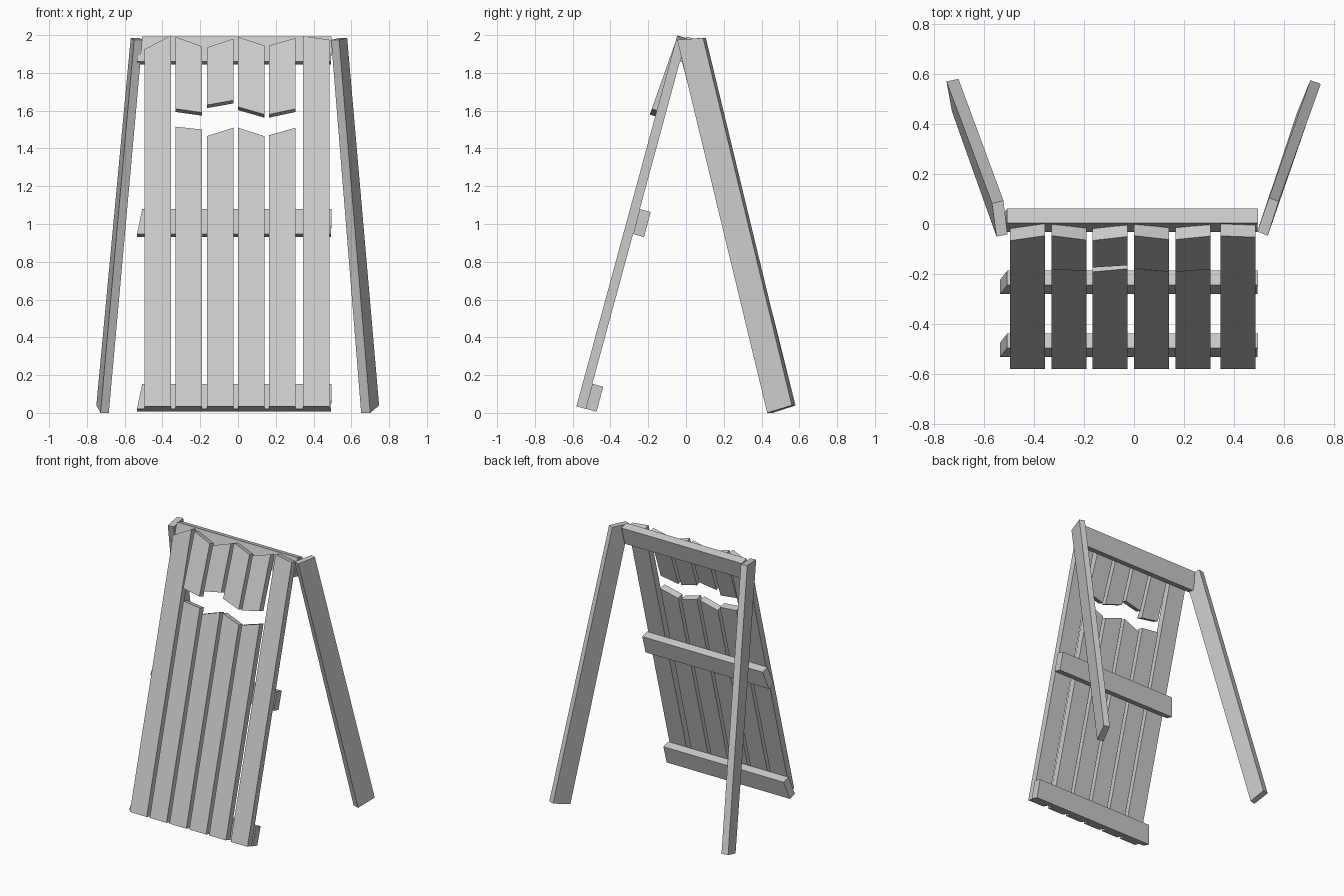
import bpy
from math import sin, cos, radians

if "Cube" in bpy.data.objects:
    bpy.data.objects.remove(bpy.data.objects["Cube"])


def hexahedron(name, low, high):
    """Six-sided solid between two matching quads."""
    mesh = bpy.data.meshes.new(name)
    faces = [(3, 2, 1, 0), (4, 5, 6, 7)]
    faces += [(i, (i + 1) % 4, (i + 1) % 4 + 4, i + 4) for i in range(4)]
    mesh.from_pydata(low + high, [], faces)
    obj = bpy.data.objects.new(name, mesh)
    bpy.context.collection.objects.link(obj)
    bpy.context.view_layer.objects.active = obj
    bpy.ops.object.select_all(action='DESELECT')
    obj.select_set(True)
    bpy.ops.object.mode_set(mode='EDIT')
    bpy.ops.mesh.select_all(action='SELECT')
    bpy.ops.mesh.normals_make_consistent(inside=False)
    bpy.ops.object.mode_set(mode='OBJECT')
    return obj


def board(name, bottom, top, depth, tilt=15.2, anchor=(-0.58, 0.035)):
    """Board lying in a leaning plane; bottom/top are (x, z) pairs of its
    front edge, depth is the distance range behind the plane."""
    s, c = sin(radians(tilt)), cos(radians(tilt))

    def place(x, z, v):
        u = (z - anchor[1]) / c
        return (x, anchor[0] + u * s + v * c, anchor[1] + u * c - v * s)

    def quad(edge):
        (xa, za), (xb, zb) = edge
        near, far = depth
        return [place(xa, za, near), place(xb, zb, near),
                place(xb, zb, far), place(xa, za, far)]

    return hexahedron(name, quad(bottom), quad(top))


PLANK = (0.0, 0.05)
RAIL = (0.05, 0.11)
WIDTH = 0.14
BASE = 0.035

# full-height outer planks: left x, top heights
for side, x, zl, zr in (("left", -0.495, 1.925, 1.998), ("right", 0.345, 1.995, 1.975)):
    board(f"outer_plank_{side}", ((x, BASE), (x + WIDTH, BASE)),
          ((x, zl), (x + WIDTH, zr)), PLANK)

# broken inner planks: left x, lower-piece top, upper-piece bottom, upper-piece top
broken = [
    (-0.33, (1.515, 1.50), (1.61, 1.59), (1.99, 1.94)),
    (-0.165, (1.465, 1.51), (1.63, 1.655), (1.935, 1.98)),
    (0.0, (1.51, 1.465), (1.62, 1.58), (1.99, 1.945)),
    (0.165, (1.47, 1.51), (1.58, 1.61), (1.945, 1.985)),
]
for i, (x, cut, under, top) in enumerate(broken, 1):
    r = x + WIDTH
    board(f"lower_plank_{i}", ((x, BASE), (r, BASE)), ((x, cut[0]), (r, cut[1])), PLANK)
    board(f"upper_plank_{i}", ((x, under[0]), (r, under[1])),
          ((x, top[0]), (r, top[1])), PLANK, tilt=19.5, anchor=(-0.05, 1.98))

# cross rails with a slanted left end
for name, z in (("bottom_rail", 0.035), ("middle_rail", 0.96), ("top_rail", 1.873)):
    h = z + 0.132
    board(name, ((-0.535, z), (0.493, z)), ((-0.507, h), (0.495, h)), RAIL)

# splayed rear legs
hexahedron("rear_leg_right",
           [(0.652, 0.445, 0), (0.70, 0.43, 0), (0.747, 0.56, 0.04), (0.705, 0.575, 0.04)],
           [(0.493, -0.03, 1.975), (0.535, -0.047, 1.975), (0.578, 0.09, 1.985), (0.54, 0.105, 1.985)])
hexahedron("rear_leg_left",
           [(-0.684, 0.462, 0), (-0.728, 0.45, 0), (-0.75, 0.57, 0.04), (-0.702, 0.58, 0.04)],
           [(-0.506, -0.042, 1.975), (-0.55, -0.05, 1.975), (-0.568, 0.083, 1.985), (-0.522, 0.093, 1.985)])
